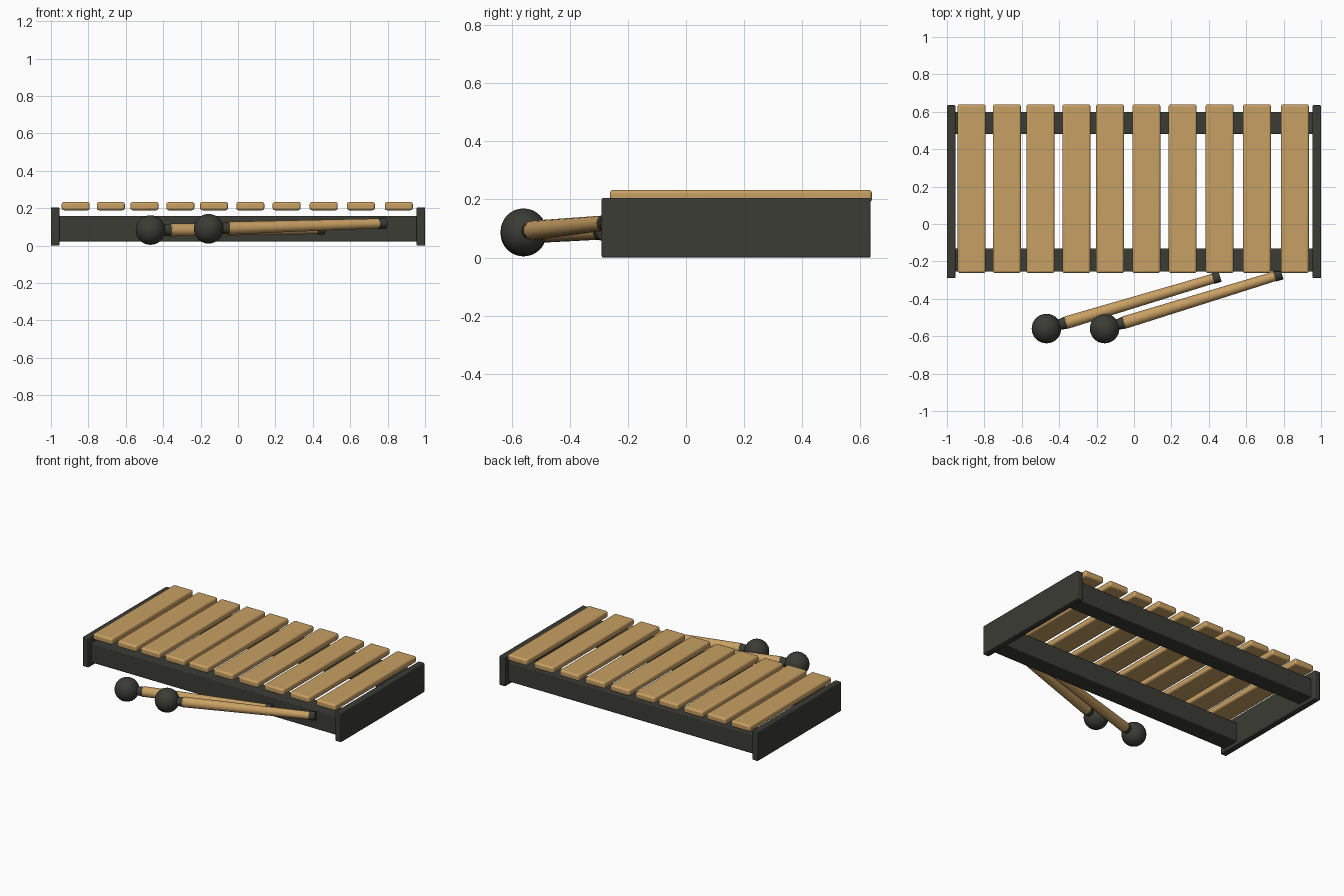
import bpy
from mathutils import Vector

cube = bpy.data.objects.get("Cube")
if cube:
    bpy.data.objects.remove(cube, do_unlink=True)


def material(name, rgb):
    m = bpy.data.materials.new(name)
    m.use_nodes = True
    m.diffuse_color = (*rgb, 1)
    m.node_tree.nodes["Principled BSDF"].inputs["Base Color"].default_value = (*rgb, 1)
    return m


wood = material("warm wood", (0.58, 0.35, 0.125))
dark = material("charcoal", (0.044, 0.045, 0.036))


def finish(name, mat, smooth=True):
    ob = bpy.context.object
    ob.name = name
    ob.data.materials.append(mat)
    if smooth:
        bpy.ops.object.shade_smooth_by_angle()
    return ob


def box(name, low, high, mat, bevel, segments=2):
    low, high = Vector(low), Vector(high)
    bpy.ops.mesh.primitive_cube_add(size=1, location=(low + high) / 2)
    bpy.context.object.scale = high - low
    bpy.ops.object.transform_apply(location=False, rotation=False, scale=True)
    ob = finish(name, mat)
    mod = ob.modifiers.new("Rounded edges", "BEVEL")
    mod.width = bevel
    mod.segments = segments
    return ob


def rod(name, a, b, r1, r2, mat):
    d = b - a
    bpy.ops.mesh.primitive_cone_add(vertices=24, radius1=r1, radius2=r2, depth=d.length,
                                    location=(a + b) / 2,
                                    rotation=d.to_track_quat("Z", "Y").to_euler())
    return finish(name, mat)


# Frame: two end panels and two long rails
for side, s in (("left", 1), ("right", -1)):
    x = sorted((s * 0.955, s))
    box(f"{side}_end_panel", (x[0], -0.29, 0), (x[1], 0.635, 0.205), dark, 0.005)
box("front_rail", (-0.96, -0.255, 0.022), (0.96, -0.13, 0.158), dark, 0.006)
box("back_rail", (-0.96, 0.48, 0.022), (0.96, 0.6, 0.158), dark, 0.006)

# Ten tone bars above the rails
bar_centres = (-0.868, -0.68, -0.5, -0.308, -0.128, 0.066, 0.26, 0.458, 0.657, 0.86)
for i, x in enumerate(bar_centres):
    box(f"tone_bar_{i + 1}", (x - 0.075, -0.262, 0.189), (x + 0.075, 0.64, 0.233),
        wood, 0.012, 3)


# Mallets: round head, collar, tapering stick and end cap
def mallet(label, head, tip):
    head, tip = Vector(head), Vector(tip)
    bpy.ops.mesh.primitive_uv_sphere_add(segments=32, ring_count=16, radius=0.079, location=head)
    finish(f"{label}_mallet_head", dark)
    length = (tip - head).length
    at = lambda dist: head.lerp(tip, dist / length)
    rod(f"{label}_mallet_collar", at(0.06), at(0.118), 0.027, 0.034, dark)
    rod(f"{label}_mallet_stick", at(0.11), at(length - 0.03), 0.034, 0.026, wood)
    rod(f"{label}_mallet_end_cap", at(length - 0.04), tip, 0.029, 0.029, dark)


mallet("right", (-0.468, -0.559, 0.083), (0.46, -0.281, 0.088))
mallet("left", (-0.157, -0.559, 0.09), (0.79, -0.268, 0.12))
